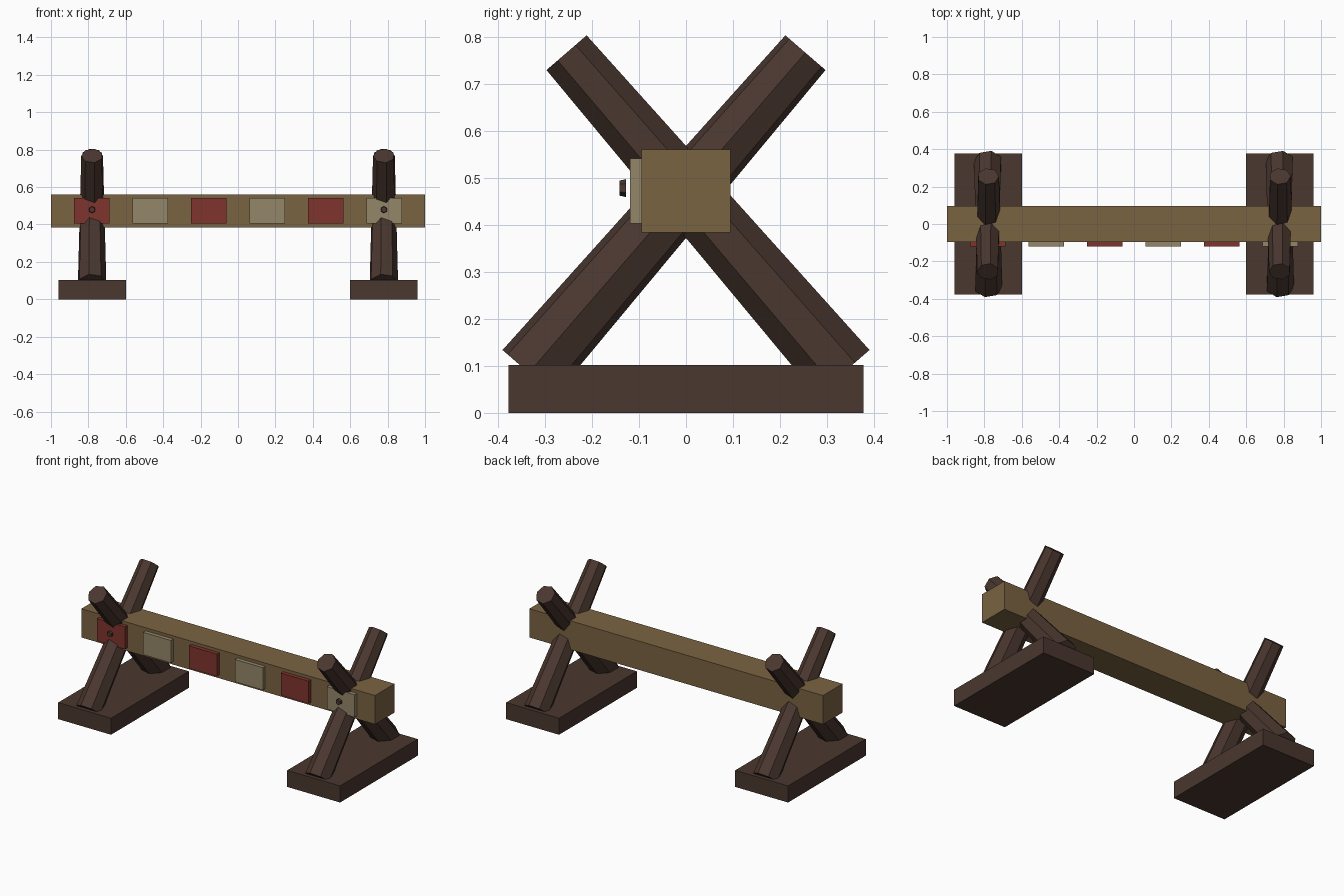
import bpy, bmesh, math
from mathutils import Matrix, Vector

if "Cube" in bpy.data.objects:
    bpy.data.objects.remove(bpy.data.objects["Cube"])


def material(name, rgb):
    """Flat colour given as 0-255 sRGB, stored as linear."""
    m = bpy.data.materials.new(name)
    lin = [((c / 255 + 0.055) / 1.055) ** 2.4 for c in rgb]
    m.diffuse_color = (*lin, 1)
    m.use_nodes = True
    m.node_tree.nodes["Principled BSDF"].inputs["Base Color"].default_value = m.diffuse_color
    return m


DARK = material("dark wood", (74, 55, 47))
TAN = material("tan wood", (122, 99, 66))
RED = material("red paint", (128, 52, 45))
CREAM = material("cream paint", (148, 134, 104))


def add_object(name, bm, mat):
    me = bpy.data.meshes.new(name)
    bm.to_mesh(me)
    bm.free()
    me.materials.append(mat)
    ob = bpy.data.objects.new(name, me)
    bpy.context.collection.objects.link(ob)
    return ob


def box(name, centre, size, mat):
    bm = bmesh.new()
    bmesh.ops.create_cube(bm, size=1, matrix=Matrix.Translation(centre) @ Matrix.Diagonal((*size, 1)))
    return add_object(name, bm, mat)


def tapered(name, start, end, r1, r2, sides, mat, corner):
    """Tapered prism from start to end, with one corner facing 'corner'."""
    a, b = Vector(start), Vector(end)
    z = (b - a).normalized()
    x = Vector(corner)
    y = z.cross(x)
    bm = bmesh.new()
    ring = []
    for p, r in ((a, r1), (b, r2)):
        loop = []
        for i in range(sides):
            t = math.tau * i / sides
            loop.append(bm.verts.new(p + r * (math.cos(t) * x + math.sin(t) * y)))
        ring.append(loop)
    for i in range(sides):
        j = (i + 1) % sides
        bm.faces.new((ring[0][i], ring[0][j], ring[1][j], ring[1][i]))
    bm.faces.new(ring[0][::-1])
    bm.faces.new(ring[1])
    return add_object(name, bm, mat)


# Crossbar
box("beam", (0, 0, 0.4725), (2, 0.19, 0.177), TAN)

# Painted panels along the front, alternating
for i in range(6):
    box(f"panel_{i + 1}", (-0.782 + 0.313 * i, -0.1055, 0.473), (0.19, 0.027, 0.138),
        RED if i % 2 == 0 else CREAM)

# Two trestles: foot block, crossed seven-sided logs and a bolt head
for side, cx in (("left", -0.78), ("right", 0.78)):
    box(f"{side}_foot", (cx, 0, 0.051), (0.36, 0.756, 0.102), DARK)
    for part, s in (("front", 1), ("back", -1)):
        tapered(f"{side}_{part}_log", (cx, -0.335 * s, 0.0855), (cx, 0.2545 * s, 0.7675),
                0.076, 0.058, 7, DARK, (s, 0, 0))
    tapered(f"{side}_bolt", (cx, -0.128, 0.479), (cx, -0.142, 0.479),
            0.019, 0.016, 6, DARK, (0, 0, 1))
